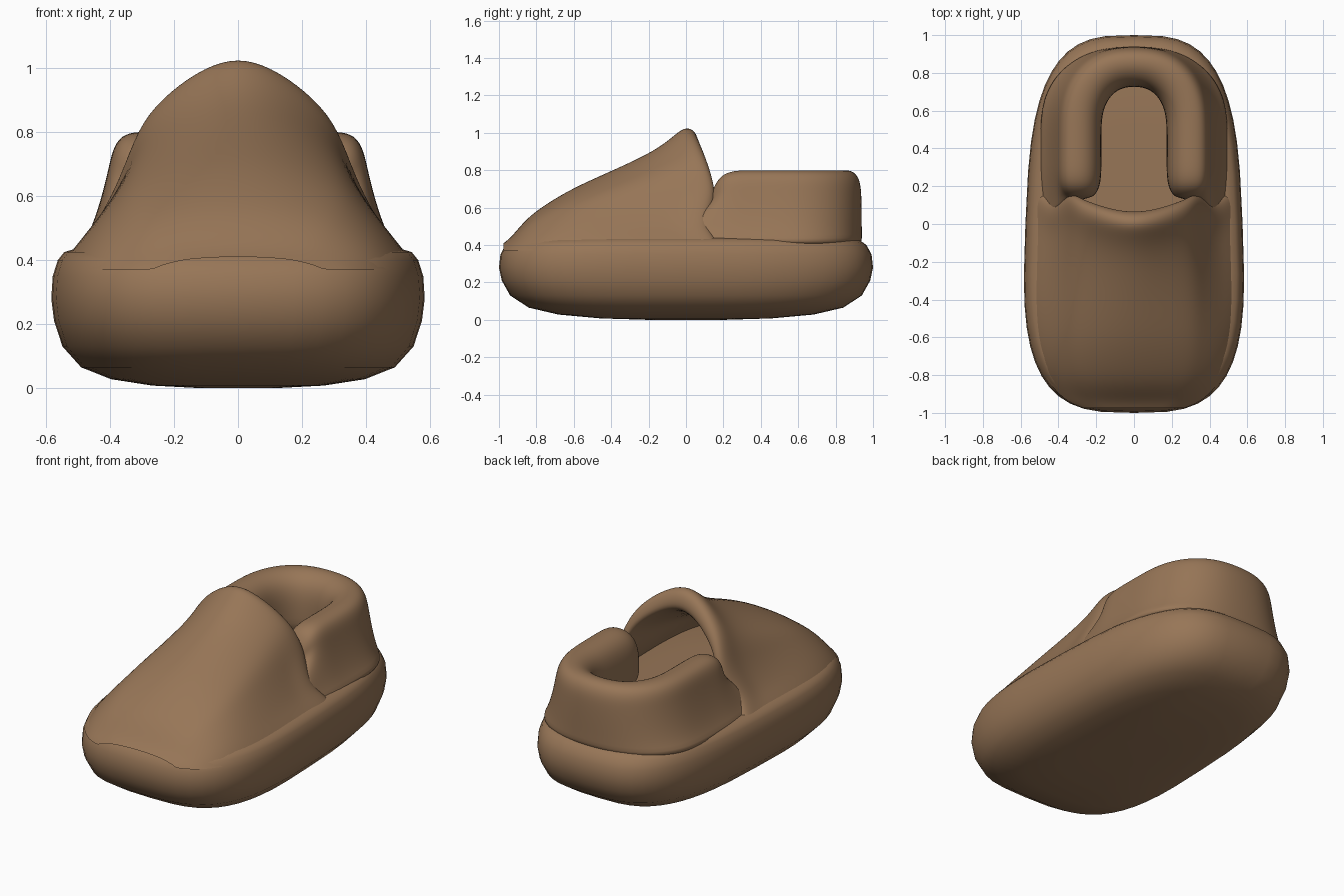
import bpy, bmesh, math

if "Cube" in bpy.data.objects:
    bpy.data.objects.remove(bpy.data.objects["Cube"])

brown = bpy.data.materials.new("warm_brown")
brown.diffuse_color = (0.31, 0.18, 0.095, 1)
brown.use_nodes = True
brown.node_tree.nodes["Principled BSDF"].inputs["Base Color"].default_value = brown.diffuse_color


def loft(name, rows, closed=False, caps=(False, False), subsurf=0):
    """Skin a list of equally long point rows into a smooth object."""
    bm = bmesh.new()
    vs = [[bm.verts.new(p) for p in r] for r in rows]
    n = len(rows[0])
    for a, b in zip(vs, vs[1:]):
        for i in range(n if closed else n - 1):
            j = (i + 1) % n
            bm.faces.new((a[i], a[j], b[j], b[i]))
    if caps[0]:
        bm.faces.new(vs[0][::-1])
    if caps[1]:
        bm.faces.new(vs[-1])
    bmesh.ops.recalc_face_normals(bm, faces=bm.faces)
    for f in bm.faces:
        f.smooth = True
    me = bpy.data.meshes.new(name)
    bm.to_mesh(me)
    bm.free()
    me.materials.append(brown)
    ob = bpy.data.objects.new(name, me)
    bpy.context.collection.objects.link(ob)
    if subsurf:
        m = ob.modifiers.new("smooth", 'SUBSURF')
        m.levels = m.render_levels = subsurf
    return ob


def lerp_table(table, y):
    if y <= table[0][0]:
        return table[0][1]
    for (a, p), (b, q) in zip(table, table[1:]):
        if y <= b:
            return p + (q - p) * (y - a) / (b - a)
    return table[-1][1]


def half_width(y):
    """Outline of the sole seen from above."""
    y = max(-1, min(1, y))
    return (0.575 - 0.04 * y) * (1 - abs(y) ** 3.2) ** 0.3125


# Sole: one rounded outline, scaled per height
SOLE = [(0.2, 0), (0.46, 0.008), (0.68, 0.028), (0.84, 0.065), (0.94, 0.13),
        (0.985, 0.21), (1, 0.28), (0.992, 0.35), (0.965, 0.40),
        (0.93, 0.425), (0.86, 0.437), (0.5, 0.44)]
outline = []
for i in range(48):
    a = 2 * math.pi * i / 48
    s = math.sin(a)
    y = math.copysign(abs(s) ** (2 / 3.2), s)
    x = math.copysign(half_width(y), math.cos(a)) if abs(math.cos(a)) > 1e-6 else 0
    outline.append((x, y))
loft("sole", [[(x * k, y * k, z) for x, y in outline] for k, z in SOLE],
     closed=True, caps=(True, True))

# Toe cover: arched sections that change from a dome to a bell, then a
# rolled lip and an inner lining
BELL = [(1, 0), (.9, .11), (.8, .21), (.70, .36), (.63, .5), (.54, .7),
        (.38, .84), (.19, .95), (0, 1)]
DOME = [(1, 0), (.96, .2), (.9, .4), (.82, .57), (.72, .72), (.6, .84),
        (.4, .94), (.2, .99), (0, 1)]
EDGE = [.12, .10, .05, .07, .10, .07, .04, .01, 0]
TOP = [(-.97, .41), (-.92, .46), (-.85, .545), (-.75, .62), (-.6, .71),
       (-.4, .80), (-.2, .895), (-.1, .965), (-.04, 1.02), (0, 1.04)]
Z0 = 0.37


def arch(y, kw=1.0, kh=1.0, dy=0.0):
    f = 0.75 * max(0, min(1, (-0.1 - y) / 0.6))
    w = half_width(y) * 0.97 * kw
    h = (lerp_table(TOP, y) - Z0) * kh
    push = max(0, min(1, (y + 0.35) / 0.35))
    half = []
    for (u, v), (p, q), e in zip(BELL, DOME, EDGE):
        half.append((w * (u + (p - u) * f), y + dy + e * push,
                     Z0 + h * (v + (q - v) * f)))
    return half + [(-x, yy, z) for x, yy, z in half[-2::-1]]


rows = [arch(y) for y in (-.975, -.95, -.92, -.85, -.75, -.6, -.4, -.2, -.1, -.04, 0)]
rows += [arch(0, .985, .975, .045), arch(0, .93, .87, .07),
         arch(0, .88, .80, .05), arch(-.1, .85, .80), arch(-.35, .85, .82),
         arch(-.65, .85, .8), arch(-.85, .8, .6)]
loft("toe_cover", rows, subsurf=2)

# Heel collar: padded U-shaped wall; each entry is half width, rear y, height
WALL = [(.53, .945, .385), (.478, .942, .45), (.435, .942, .56), (.405, .94, .68),
        (.392, .932, .745), (.365, .905, .79), (.31, .86, .803), (.25, .81, .793),
        (.20, .757, .75), (.175, .73, .67), (.172, .727, .55), (.172, .727, .42)]
YC = 0.5


def collar_row(t, side):
    """t < 0 : straight arm at y = -t ; otherwise angle around the heel."""
    row = []
    for i, (a, b, z) in enumerate(WALL):
        if t < 0:
            y = -t
            k = max(0, min(1, (0.24 - y) / 0.1))
            pinch = 0.45 * k * k
            if i < 3:
                x = a - 0.02 * k
                y -= 0.09 * k
            else:
                x = a + (0.28 - a) * pinch
                z = z + (0.56 - z) * pinch
            row.append((side * x, y, z))
        else:
            c, s = math.cos(t), math.sin(t)
            row.append((math.copysign(abs(c) ** 0.85, c) * a if abs(c) > 1e-6 else 0,
                        YC + (b - YC) * s ** 0.85, z))
    return row


arms = [-.14, -.16, -.19, -.25, -.36]
rows = [collar_row(t, 1) for t in arms]
rows += [collar_row(math.pi * i / 16, 1) for i in range(16)]
rows += [collar_row(math.pi - 1e-9, 1)]
rows += [collar_row(t, -1) for t in reversed(arms)]
loft("heel_collar", rows, closed=True, caps=(True, True), subsurf=2)
